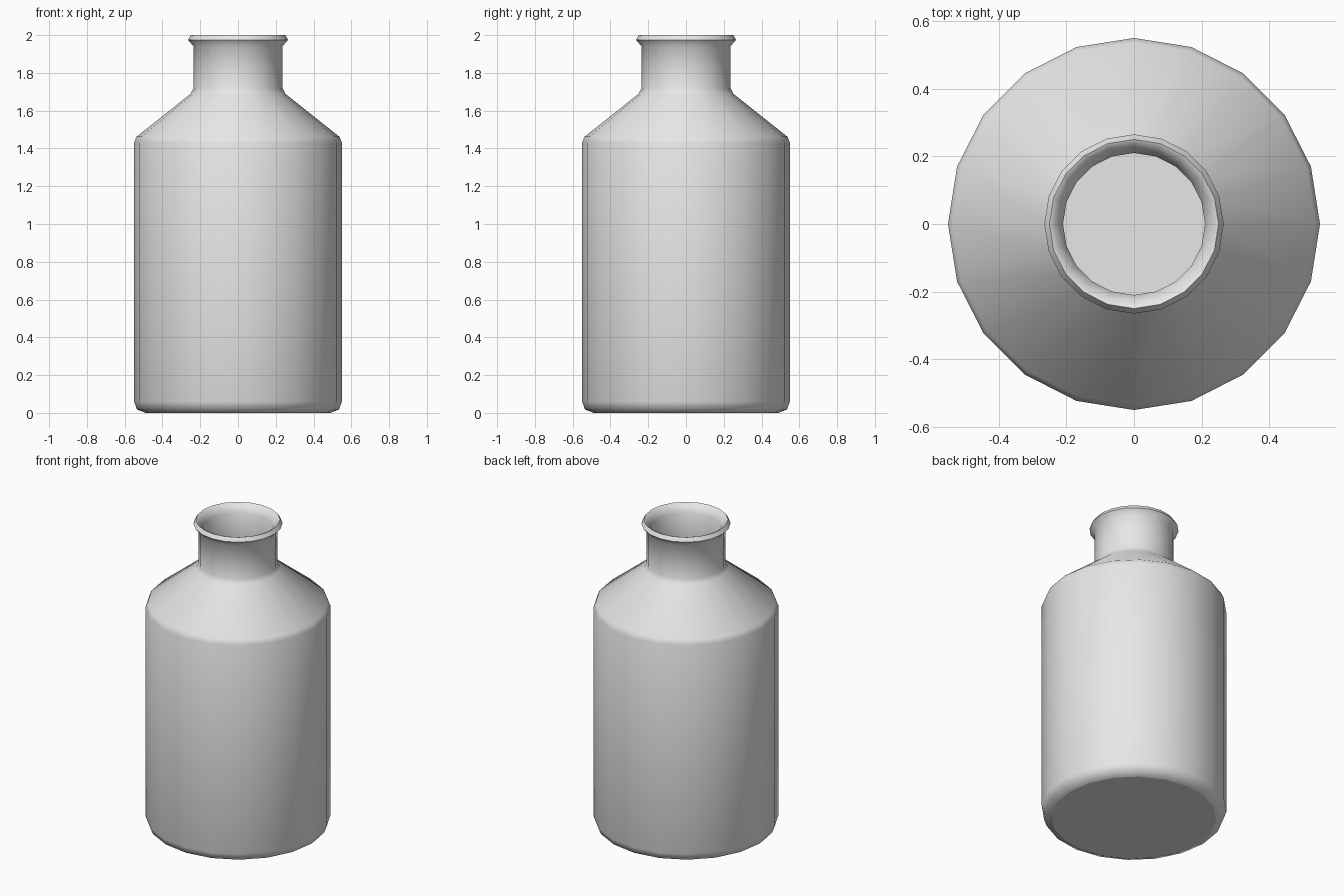
import bpy, bmesh, math

cube = bpy.data.objects.get("Cube")
if cube:
    bpy.data.objects.remove(cube)

SIDES = 20

# One plain grey for the whole bottle
grey = bpy.data.materials.new("plain grey")
grey.use_nodes = True
colour = (0.8, 0.8, 0.8, 1)
grey.diffuse_color = colour
grey.node_tree.nodes["Principled BSDF"].inputs["Base Color"].default_value = colour

# Half section as (radius, height): base, body, shoulder, neck, lip, then the inside
profile = [
    (0.49, 0.0), (0.535, 0.018), (0.55, 0.06),
    (0.55, 1.43), (0.537, 1.462),
    (0.25, 1.69), (0.235, 1.72),
    (0.235, 1.94), (0.265, 1.975), (0.25, 2.0), (0.238, 1.995),
    (0.21, 1.945), (0.21, 1.71), (0.225, 1.675),
    (0.515, 1.445), (0.525, 1.42),
    (0.525, 0.07), (0.51, 0.035), (0.48, 0.025),
]


def lathe(name, section, material):
    """Turn a section around z, closing both ends with flat discs."""
    bm = bmesh.new()
    rings = []
    for radius, height in section:
        angles = [math.tau * i / SIDES for i in range(SIDES)]
        rings.append([bm.verts.new((radius * math.cos(a), radius * math.sin(a), height))
                      for a in angles])
    for low, high in zip(rings, rings[1:]):
        for i in range(SIDES):
            j = (i + 1) % SIDES
            bm.faces.new((low[i], low[j], high[j], high[i]))
    bm.faces.new(rings[0][::-1])
    bm.faces.new(rings[-1])
    bmesh.ops.recalc_face_normals(bm, faces=bm.faces)
    mesh = bpy.data.meshes.new(name)
    bm.to_mesh(mesh)
    bm.free()
    mesh.materials.append(material)
    obj = bpy.data.objects.new(name, mesh)
    bpy.context.collection.objects.link(obj)
    return obj


bottle = lathe("bottle", profile, grey)

# Smooth walls, crisp rim
bpy.ops.object.select_all(action="DESELECT")
bottle.select_set(True)
bpy.context.view_layer.objects.active = bottle
bpy.ops.object.shade_smooth_by_angle(angle=math.radians(60))

# Flat discs for the base and the inside floor
for face in bottle.data.polygons:
    if len(face.vertices) == SIDES:
        face.use_smooth = False
